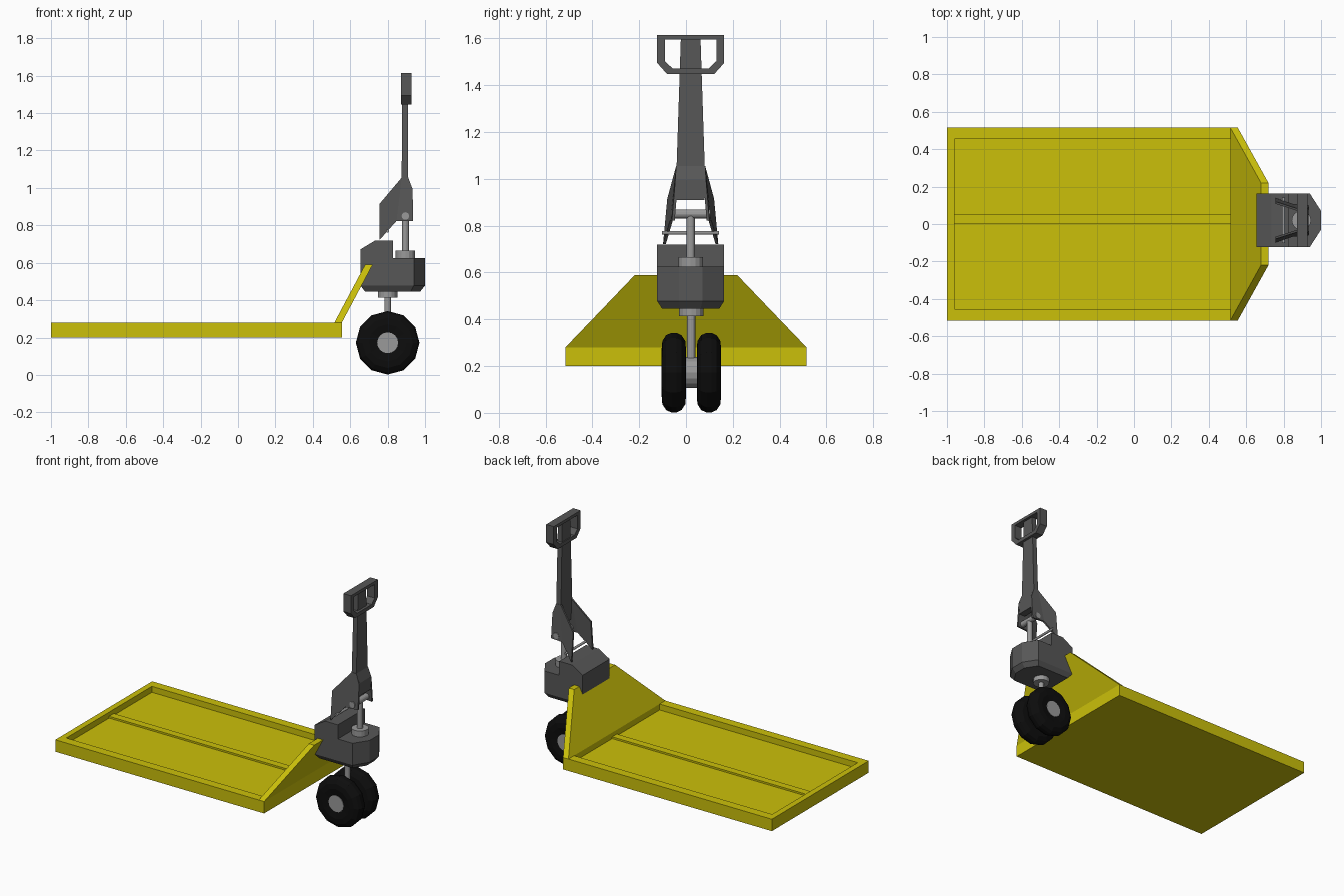
import bpy, bmesh
from math import sin, cos, pi

if "Cube" in bpy.data.objects:
    bpy.data.objects.remove(bpy.data.objects["Cube"])

CY = 0.02  # the steering unit sits slightly off the deck centreline


def material(name, rgb):
    m = bpy.data.materials.new(name)
    m.diffuse_color = (*rgb, 1)
    m.use_nodes = True
    m.node_tree.nodes["Principled BSDF"].inputs["Base Color"].default_value = m.diffuse_color
    return m


YELLOW = material("yellow_paint", (0.60, 0.53, 0.003))
DARK = material("dark_grey", (0.095, 0.095, 0.095))
STEEL = material("steel", (0.32, 0.32, 0.32))
RUBBER = material("rubber", (0.004, 0.004, 0.004))


def loft(name, rings, mat, cyclic=False):
    """Skin a stack of equal-length loops; cap the ends unless cyclic."""
    bm = bmesh.new()
    loops = [[bm.verts.new(p) for p in r] for r in rings]
    pairs = list(zip(loops, loops[1:] + loops[:1]))
    for a, b in pairs if cyclic else pairs[:-1]:
        for i in range(len(a)):
            j = (i + 1) % len(a)
            bm.faces.new((a[i], a[j], b[j], b[i]))
    if not cyclic:
        bm.faces.new(loops[0])
        bm.faces.new(loops[-1])
    bmesh.ops.recalc_face_normals(bm, faces=bm.faces)
    me = bpy.data.meshes.new(name)
    bm.to_mesh(me)
    bm.free()
    me.materials.append(mat)
    ob = bpy.data.objects.new(name, me)
    bpy.context.collection.objects.link(ob)
    return ob


def rect(x0, x1, y0, y1, z):
    return [(x0, y0, z), (x1, y0, z), (x1, y1, z), (x0, y1, z)]


def circle(c, r, axis, n):
    pts = []
    for i in range(n):
        u, v = r * cos(2 * pi * i / n), r * sin(2 * pi * i / n)
        pts.append((c[0] + u, c[1] + v, c[2]) if axis == "z" else (c[0] + u, c[1], c[2] + v))
    return pts


def rod(name, a, b, r, axis, mat=STEEL, n=16):
    return loft(name, [circle(a, r, axis, n), circle(b, r, axis, n)], mat)


# Deck tray with raised rim and central rib
outer = (-1.0, 0.555, -0.515, 0.515)
inner = (-0.96, 0.515, -0.455, 0.455)
loft("deck", [rect(*outer, 0.2), rect(*outer, 0.28),
              rect(*inner, 0.28), rect(*inner, 0.24)], YELLOW)
loft("deck_rib", [rect(-0.96, 0.515, 0.0, 0.05, z) for z in (0.238, 0.252)], YELLOW)

# Sloping end panel
loft("end_panel", [rect(0.515, 0.555, -0.515, 0.515, 0.28),
                   rect(0.68, 0.72, -0.218, 0.218, 0.59)], YELLOW)


# Pump housing: chamfered base and raised rear block
def housing(z, s):
    plan = [(0.655, -0.143), (0.94, -0.143), (1.0, -0.05),
            (1.0, 0.05), (0.94, 0.143), (0.655, 0.143)]
    return [(0.82 + (x - 0.82) * s, CY + y * s, z) for x, y in plan]


loft("pump_housing", [housing(0.447, 0.86), housing(0.478, 1), housing(0.625, 1)], DARK)
block = [(0.655, 0.60), (0.83, 0.60), (0.83, 0.72), (0.735, 0.72), (0.655, 0.672)]
loft("housing_block", [[(x, CY + s * 0.143, z) for x, z in block] for s in (-1, 1)], DARK)

# Twin wheels, hub and steering column
WX, WZ = 0.8, 0.172
half = [(0.055, 0.045), (0.10, 0.052), (0.135, 0.049), (0.160, 0.033), (0.170, 0.011)]
profile = [(r, -w) for r, w in half] + [(r, w) for r, w in reversed(half)]
for side, name in ((-1, "front"), (1, "back")):
    y = CY + 0.003 + side * 0.075
    loft(name + "_tyre", [circle((WX, y + w, WZ), r, "y", 12) for r, w in profile], RUBBER)
    rod(name + "_wheel_hub", (WX, y - 0.048, WZ), (WX, y + 0.048, WZ), 0.056, "y")
rod("axle_hub", (WX, CY - 0.03, WZ), (WX, CY + 0.036, WZ), 0.066, "y")
rod("steering_column", (WX, CY + 0.002, 0.2), (WX, CY + 0.002, 0.43), 0.018, "z")
rod("column_collar", (WX, CY + 0.003, 0.415), (WX, CY + 0.003, 0.45), 0.052, "z")

# Pump piston and pivot pins
PX = 0.895
rod("piston_collar", (PX, CY, 0.62), (PX, CY, 0.665), 0.052, "z")
rod("piston_rod", (PX, CY, 0.66), (PX, CY, 0.85), 0.018, "z")
rod("pivot_pin", (PX, CY - 0.085, 0.85), (PX, CY + 0.085, 0.85), 0.02, "y")
rod("lower_pin", (0.80, CY - 0.122, 0.77), (0.80, CY + 0.122, 0.77), 0.008, "y")


# Tapered lever shaft
def section(x0, x1, h, z):
    return rect(x0, x1, CY - h, CY + h, z)


loft("lever_shaft", [section(0.885, 0.933, 0.060, 0.91), section(0.88, 0.933, 0.060, 0.995),
                     section(0.875, 0.91, 0.060, 1.055), section(0.878, 0.91, 0.042, 1.60)], DARK)

# Flared lever side plates: (x, half width, z), folded between points 0 and 3
plate = [(0.875, 0.062, 1.055), (0.757, 0.100, 0.915), (0.757, 0.118, 0.722),
         (0.847, 0.088, 0.823), (0.935, 0.080, 0.823), (0.934, 0.066, 0.99), (0.91, 0.062, 1.055)]
for side, name in ((-1, "front"), (1, "back")):
    bm = bmesh.new()
    a, b = [[bm.verts.new((x, CY + side * (h - t), z)) for x, h, z in plate] for t in (0, 0.012)]
    for v in (a, b):
        bm.faces.new(v[:4])
        bm.faces.new([v[0]] + v[3:])
    for i in range(7):
        j = (i + 1) % 7
        bm.faces.new((a[i], a[j], b[j], b[i]))
    bmesh.ops.recalc_face_normals(bm, faces=bm.faces)
    me = bpy.data.meshes.new(name + "_lever_plate")
    bm.to_mesh(me)
    bm.free()
    me.materials.append(DARK)
    bpy.context.collection.objects.link(bpy.data.objects.new(me.name, me))

# Hand grip: D-shaped closed frame
rim = [(-0.143, 1.615), (0.143, 1.615), (0.143, 1.495),
       (0.10, 1.447), (-0.10, 1.447), (-0.143, 1.495)]
hole = [(-0.11, 1.595), (0.11, 1.595), (0.11, 1.503),
        (0.078, 1.472), (-0.078, 1.472), (-0.11, 1.503)]
loft("hand_grip", [[(x, CY + y, z) for y, z in loop] for loop, x in
                   ((rim, 0.871), (rim, 0.927), (hole, 0.927), (hole, 0.871))], DARK, cyclic=True)
